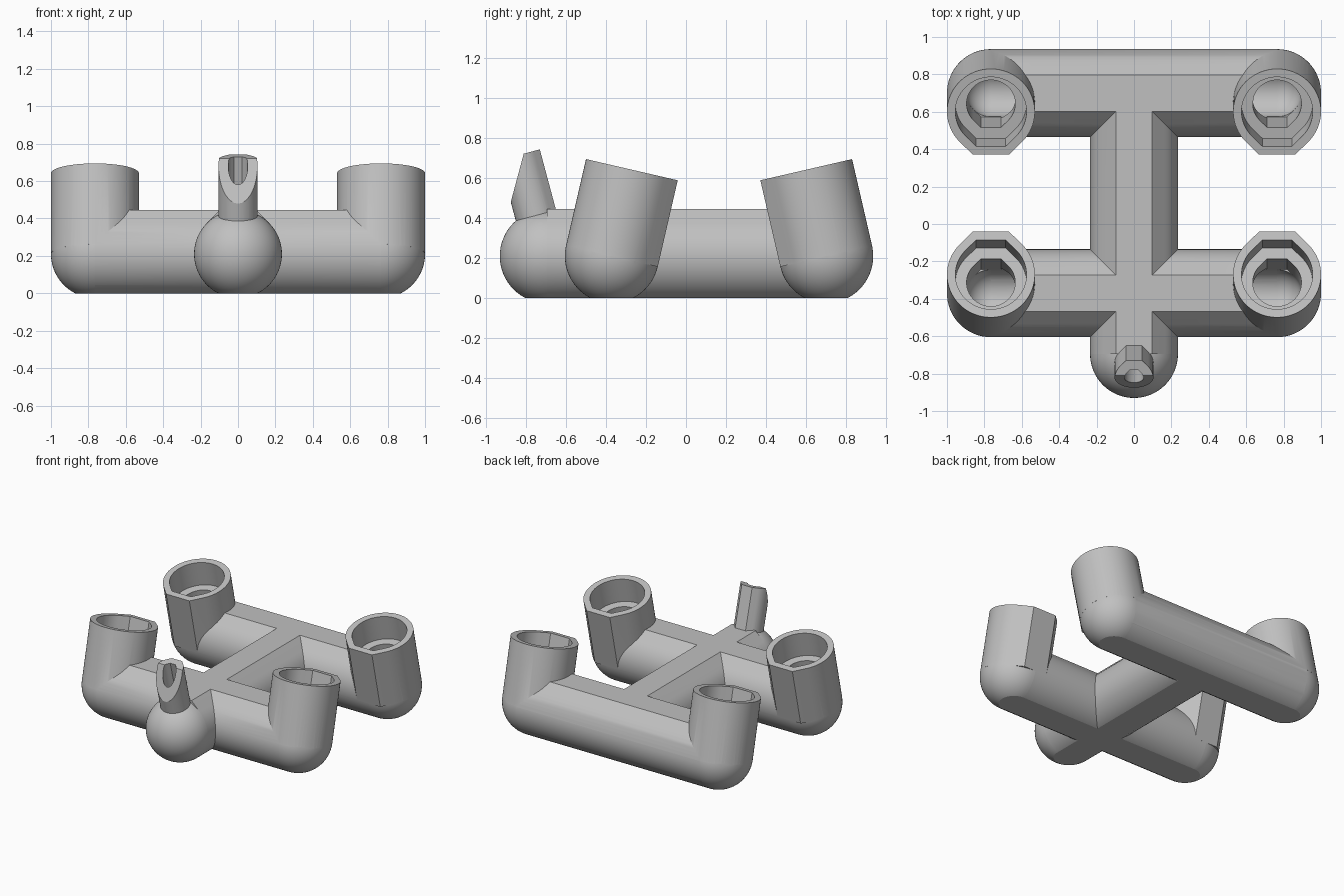
import bpy, bmesh, math
from mathutils import Matrix, Vector

cube = bpy.data.objects.get("Cube")
if cube:
    bpy.data.objects.remove(cube, do_unlink=True)

PIPE_R, BORE_R, SOCKET_R = 0.235, 0.13, 0.19
NOZZLE_R, JET_R = 0.104, 0.052
AXIS_Z, END_X = 0.21, 0.765
FRONT_Y, BACK_Y, NOSE_Y = -0.37, 0.70, -0.695
CUP_TILT, CUP_LEN, SOCKET_DEPTH = math.radians(13), 0.443, 0.19
NOZZLE_TILT, NOZZLE_LEN = math.radians(15), 0.524
UP = Vector((0, 0, 1))

grey = bpy.data.materials.new("plain grey")
grey.use_nodes = True
COLOUR = (0.53, 0.53, 0.53, 1)
grey.diffuse_color = COLOUR
grey.node_tree.nodes["Principled BSDF"].inputs["Base Color"].default_value = COLOUR


def add(name, bm):
    bmesh.ops.recalc_face_normals(bm, faces=bm.faces)
    mesh = bpy.data.meshes.new(name)
    bm.to_mesh(mesh)
    bm.free()
    mesh.materials.append(grey)
    obj = bpy.data.objects.new(name, mesh)
    bpy.context.collection.objects.link(obj)
    return obj


def ball(name, centre, r):
    bm = bmesh.new()
    bmesh.ops.create_uvsphere(bm, u_segments=64, v_segments=32, radius=r,
                              matrix=Matrix.Translation(centre))
    return add(name, bm)


def teardrop(name, start, end, r, flat):
    """Round bar whose side towards 'flat' has 45 degree slopes and a flat top."""
    z = (end - start).normalized()
    y = flat.normalized()
    x = y.cross(z)
    steps = 48
    points = []
    for i in range(steps + 1):
        a = math.radians(135 + 270 * i / steps)
        points.append((r * math.cos(a), r * math.sin(a)))
    top = r * (math.sqrt(2) - 1)
    points += [(top, r), (-top, r)]
    bm = bmesh.new()
    ring = [bm.verts.new(start + x * u + y * v) for u, v in points]
    face = bm.faces.new(ring)
    out = bmesh.ops.extrude_face_region(bm, geom=[face])["geom"]
    bmesh.ops.translate(bm, vec=end - start,
                        verts=[g for g in out if isinstance(g, bmesh.types.BMVert)])
    return add(name, bm)


def block(name, size, matrix):
    bm = bmesh.new()
    bmesh.ops.create_cube(bm, size=1, matrix=matrix @ Matrix.Diagonal((*size, 1)))
    return add(name, bm)


def combine(target, others, operation):
    for other in others:
        mod = target.modifiers.new("join", 'BOOLEAN')
        mod.operation, mod.object, mod.solver = operation, other, 'MANIFOLD'
    deps = bpy.context.evaluated_depsgraph_get()
    mesh = bpy.data.meshes.new_from_object(target.evaluated_get(deps))
    target.modifiers.clear()
    target.data = mesh
    for other in others:
        bpy.data.objects.remove(other, do_unlink=True)


def pipe_network(r, label):
    """Spine, two crossbars and rounded ends."""
    nose = Vector((0, NOSE_Y, AXIS_Z))
    parts = [teardrop(label + "_spine", nose, Vector((0, BACK_Y, AXIS_Z)), r, UP),
             ball(label + "_nose", nose, r)]
    for y in (FRONT_Y, BACK_Y):
        ends = [Vector((s * END_X, y, AXIS_Z)) for s in (-1, 1)]
        parts.append(teardrop(label + "_crossbar", *ends, r, UP))
        parts += [ball(label + "_corner", e, r) for e in ends]
    return parts


outer = pipe_network(PIPE_R, "pipe")
inner = pipe_network(BORE_R, "bore")

# Four tilted cups with stepped sockets
for y, lean in ((FRONT_Y, 1), (BACK_Y, -1)):
    axis = Vector((0, lean * math.sin(CUP_TILT), math.cos(CUP_TILT)))
    flat = Vector((0, lean * math.cos(CUP_TILT), -math.sin(CUP_TILT)))
    for s in (-1, 1):
        base = Vector((s * END_X, y, AXIS_Z))
        rim = base + axis * CUP_LEN
        outer.append(teardrop("cup", base, rim, PIPE_R, flat))
        inner.append(teardrop("cup_bore", base, rim, BORE_R, flat))
        inner.append(teardrop("cup_socket", rim - axis * SOCKET_DEPTH,
                              rim + axis * 0.1, SOCKET_R, flat))

# Nozzle leaning forward, with its front cut to a slant
axis = Vector((0, -math.sin(NOZZLE_TILT), math.cos(NOZZLE_TILT)))
flat = Vector((0, math.cos(NOZZLE_TILT), math.sin(NOZZLE_TILT)))
base = Vector((0, NOSE_Y, AXIS_Z))
tip = base + axis * NOZZLE_LEN
nozzle = teardrop("nozzle", base, tip, NOZZLE_R, flat)
slant = (Matrix.Translation(tip + flat * 0.021)
         @ Matrix.Rotation(-math.radians(15), 4, 'X')
         @ Matrix.Translation((0, -0.25, 0)))
combine(nozzle, [block("slant_cutter", (0.5, 0.5, 0.7), slant)], 'DIFFERENCE')
outer.append(nozzle)
inner.append(teardrop("nozzle_bore", base, tip + axis * 0.1, JET_R, flat))

# Join the shell, hollow it and flatten its underside
body = outer[0]
body.name = "pipe_frame"
combine(body, outer[1:], 'UNION')
floor = block("floor_cutter", (4, 4, 1), Matrix.Translation((0, 0, -0.5)))
combine(body, inner + [floor], 'DIFFERENCE')

bpy.ops.object.select_all(action='DESELECT')
body.select_set(True)
bpy.context.view_layer.objects.active = body
bpy.ops.object.shade_smooth_by_angle(angle=math.radians(25))
